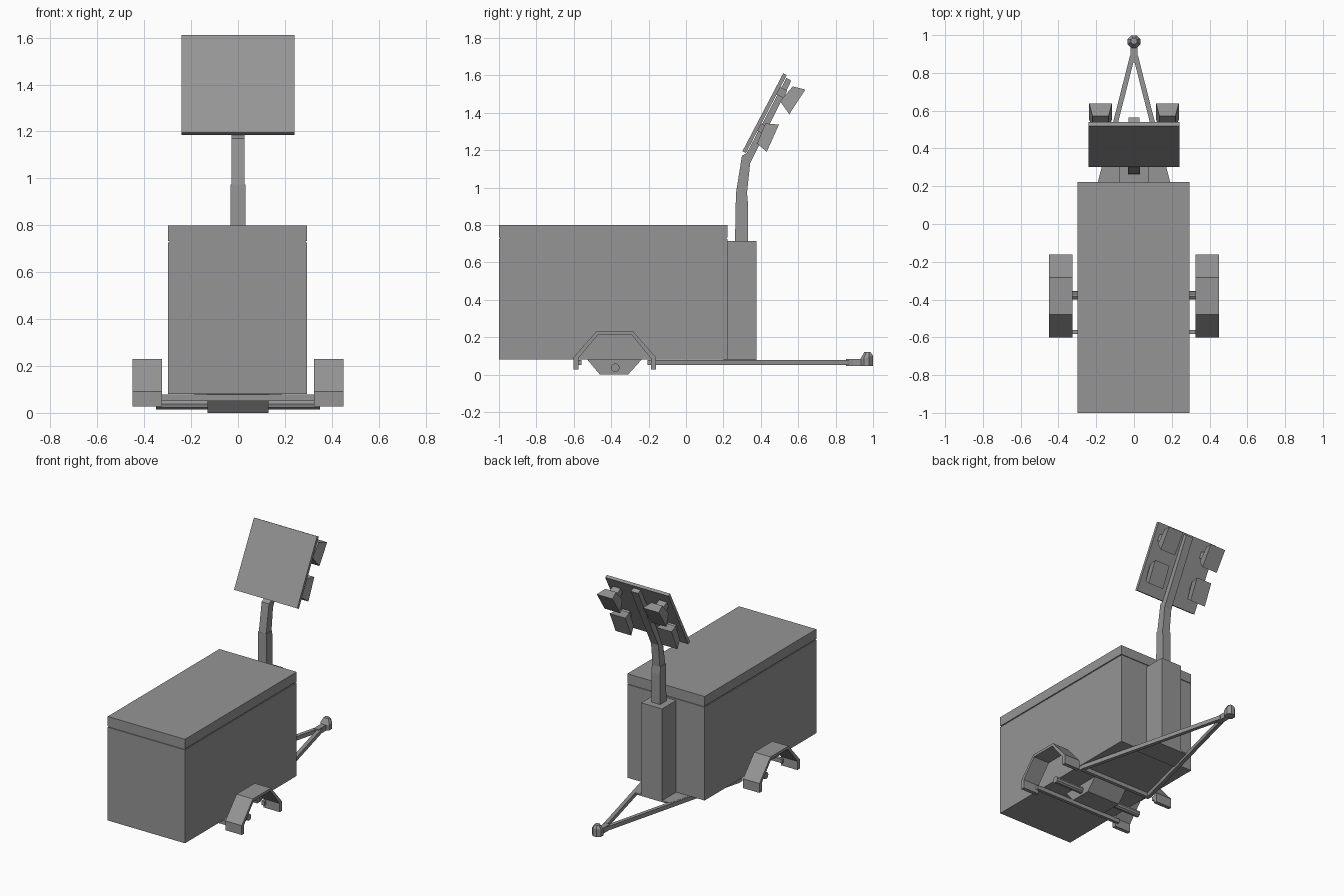
import bpy, bmesh, math
from mathutils import Vector

if "Cube" in bpy.data.objects:
    bpy.data.objects.remove(bpy.data.objects["Cube"])

# Dark grey paint shared by every part
paint = bpy.data.materials.new("dark_grey_paint")
paint.diffuse_color = (0.30, 0.30, 0.30, 1)
paint.use_nodes = True
paint.node_tree.nodes["Principled BSDF"].inputs["Base Color"].default_value = paint.diffuse_color


def mesh_obj(name, verts, faces):
    me = bpy.data.meshes.new(name)
    me.from_pydata([tuple(v) for v in verts], [], faces)
    bm = bmesh.new()
    bm.from_mesh(me)
    bmesh.ops.recalc_face_normals(bm, faces=bm.faces)
    bm.to_mesh(me)
    bm.free()
    me.materials.append(paint)
    ob = bpy.data.objects.new(name, me)
    bpy.context.collection.objects.link(ob)
    return ob


def loft(name, ring_a, ring_b):
    """Closed solid between two rings of equal length."""
    n = len(ring_a)
    faces = [tuple(range(n)), tuple(range(n, 2 * n))]
    faces += [(i, (i + 1) % n, n + (i + 1) % n, n + i) for i in range(n)]
    return mesh_obj(name, list(ring_a) + list(ring_b), faces)


def side_prism(name, profile, x0, x1):
    """Extrude a (y, z) profile along x."""
    return loft(name, [(x0, y, z) for y, z in profile], [(x1, y, z) for y, z in profile])


def box(name, x0, x1, y0, y1, z0, z1):
    return side_prism(name, [(y0, z0), (y1, z0), (y1, z1), (y0, z1)], x0, x1)


def beam(name, a, b, w, h):
    """Horizontal bar of rectangular section from a to b."""
    a, b = Vector(a), Vector(b)
    side = (b - a).cross(Vector((0, 0, 1))).normalized() * w / 2
    up = Vector((0, 0, h / 2))
    offs = [side + up, side - up, -side - up, -side + up]
    return loft(name, [a + o for o in offs], [b + o for o in offs])


# Cabinet body, recessed seam and lid
box("cabinet_body", -0.298, 0.294, -1, 0.222, 0.08, 0.726)
box("lid_seam", -0.292, 0.288, -0.994, 0.216, 0.72, 0.74)
box("cabinet_lid", -0.298, 0.294, -1, 0.222, 0.733, 0.80)

# Mast housing on its tow-frame plate
box("mast_housing", -0.08, 0.08, 0.22, 0.377, 0.08, 0.715)
loft("frame_plate",
     [(-0.185, 0.2, 0.07), (0.185, 0.2, 0.07), (0.139, 0.377, 0.07), (-0.139, 0.377, 0.07)],
     [(-0.185, 0.2, 0.08), (0.185, 0.2, 0.08), (0.139, 0.377, 0.08), (-0.139, 0.377, 0.08)])

# Tow frame, coupler neck and faceted head
for s, tag in ((-1, "left"), (1, "right")):
    beam("drawbar_" + tag, (s * 0.28, -0.18, 0.065), (s * 0.008, 0.89, 0.065), 0.026, 0.028)
box("front_crossbar", -0.29, 0.29, -0.205, -0.18, 0.051, 0.079)
box("rear_crossbar", -0.335, 0.335, -0.582, -0.56, 0.051, 0.079)
box("coupler_neck", -0.018, 0.018, 0.855, 0.95, 0.046, 0.085)


def ring(r, z, cy=0.965, n=8, tilt=0.0):
    """Regular ring; tilt raises its far side."""
    k = r / math.cos(math.pi / n)
    angles = [(i + .5) * math.tau / n for i in range(n)]
    return [(k * math.cos(a), cy + k * math.sin(a), z + tilt * k * math.sin(a)) for a in angles]


loft("coupler_base", ring(0.034, 0.047), ring(0.034, 0.092, tilt=0.3))
loft("coupler_cap", ring(0.034, 0.092, tilt=0.3), ring(0.016, 0.122, cy=0.97))

# Belly block and axle
side_prism("belly_block", [(-0.53, 0.083), (-0.46, 0), (-0.31, 0), (-0.235, 0.083)], -0.13, 0.13)
bpy.ops.mesh.primitive_cylinder_add(vertices=10, radius=0.023, depth=0.70,
                                    location=(0, -0.378, 0.037), rotation=(0, math.pi / 2, 0))
bpy.context.object.name = "axle"
bpy.context.object.data.materials.append(paint)

# Angular wheel arches
outer = [(-0.602, 0.027), (-0.602, 0.092), (-0.48, 0.23), (-0.282, 0.23), (-0.161, 0.092), (-0.161, 0.027)]
inner = [(-0.187, 0.027), (-0.187, 0.087), (-0.29, 0.212), (-0.472, 0.212), (-0.576, 0.087), (-0.576, 0.027)]
for s, tag in ((-1, "left"), (1, "right")):
    side_prism("wheel_arch_" + tag, outer + inner, s * 0.325, s * 0.45)
    for y in (-0.582, -0.205):
        box("arch_tab_" + tag, s * 0.325, s * 0.345, y, y + 0.022, 0.051, 0.079)

# Mast: straight lower part, bent upper part running up behind the panel
side_prism("mast_lower", [(0.262, 0.71), (0.331, 0.71), (0.331, 0.92), (0.326, 0.975), (0.267, 0.975)],
           -0.033, 0.033)
side_prism("mast_upper", [(0.267, 0.97), (0.326, 0.97), (0.343, 1.13), (0.563, 1.572),
                          (0.537, 1.587), (0.325, 1.185), (0.299, 1.17)], -0.028, 0.028)

# Tilted panel
base = Vector((0, 0.302, 1.195))
along = Vector((0, 0.464, 0.886))
out = Vector((0, 0.886, -0.464))


def on_panel(x, u, v):
    """Point in panel space: u up the panel, v out from its face."""
    return base + Vector((x, 0, 0)) + along * u + out * v


def panel_ring(x, w, u0, u1, v):
    return [on_panel(x - w, u0, v), on_panel(x + w, u0, v), on_panel(x + w, u1, v), on_panel(x - w, u1, v)]


loft("panel", panel_ring(0, 0.242, 0, 0.47, 0), panel_ring(0, 0.242, 0, 0.47, 0.021))

# Flared floodlights: back edge and lens edge as (y, z), upper pair tilted further down
lamps = {"upper": ([(0.571, 1.541), (0.503, 1.462)], [(0.638, 1.524), (0.552, 1.392)], 0.375),
         "lower": ([(0.424, 1.343), (0.380, 1.235)], [(0.497, 1.337), (0.432, 1.192)], 0.155)}
for level, (back, lens, u) in lamps.items():
    for s, tag in ((-1, "left"), (1, "right")):
        x = s * 0.177

        def quad(pts, w):
            (ya, za), (yb, zb) = pts
            return [(x - w, ya, za), (x + w, ya, za), (x + w, yb, zb), (x - w, yb, zb)]

        loft(f"floodlight_{level}_{tag}", quad(back, 0.042), quad(lens, 0.06))
        loft(f"lamp_bracket_{level}_{tag}", panel_ring(x, 0.03, u - 0.022, u + 0.022, 0.015),
             panel_ring(x, 0.03, u - 0.022, u + 0.022, 0.062))
